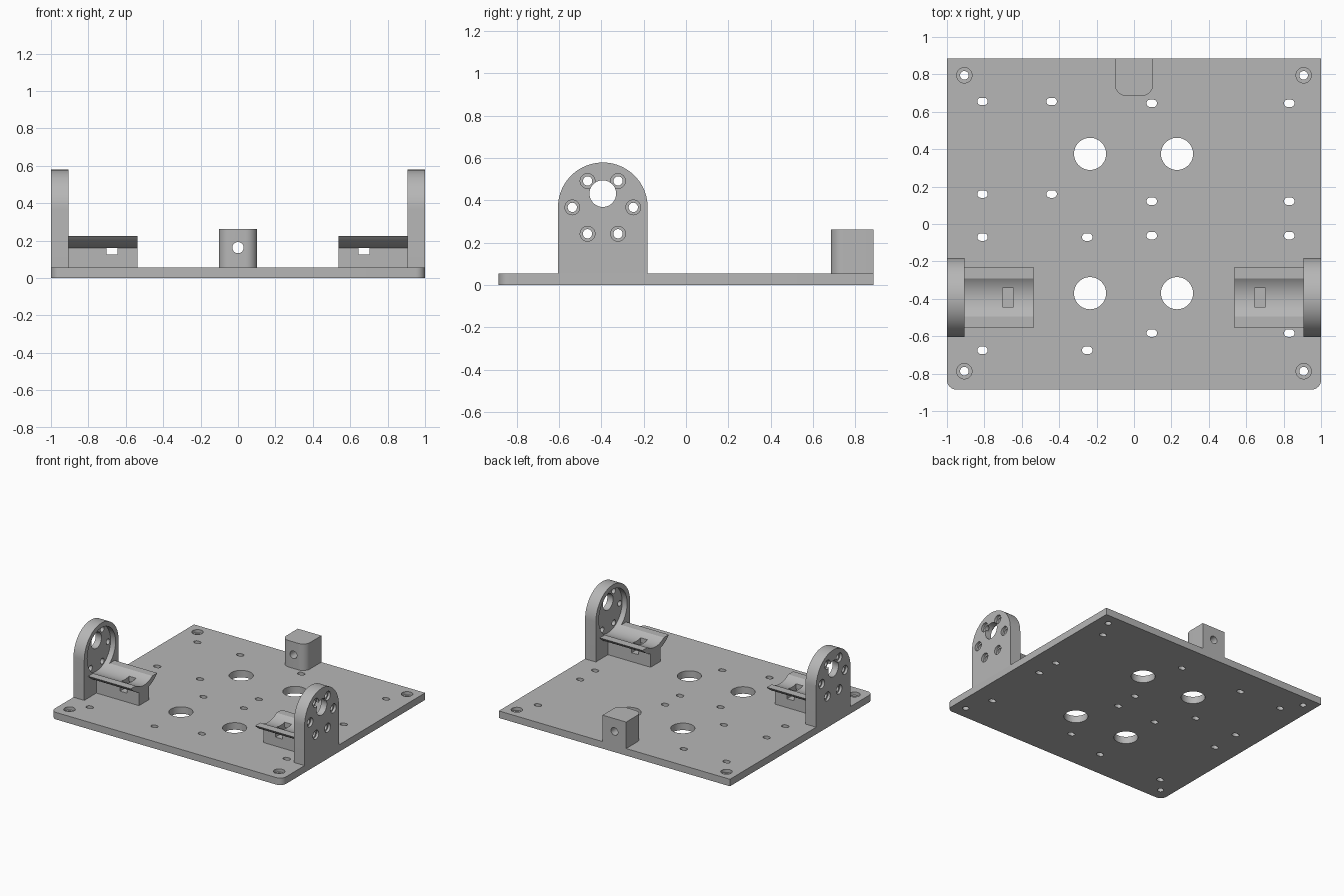
import bpy, bmesh, math

if "Cube" in bpy.data.objects:
    bpy.data.objects.remove(bpy.data.objects["Cube"])

grey = bpy.data.materials.new("plain grey")
grey.diffuse_color = (0.47, 0.47, 0.47, 1)
grey.use_nodes = True
grey.node_tree.nodes["Principled BSDF"].inputs["Base Color"].default_value = grey.diffuse_color

T = 0.055                 # plate thickness
AY, AZ = -0.393, 0.367    # motor axis


def arc(cx, cy, r, a0, a1, n):
    """Points on an arc, angles in degrees."""
    return [(cx + r * math.cos(math.radians(a0 + (a1 - a0) * i / n)),
             cy + r * math.sin(math.radians(a0 + (a1 - a0) * i / n))) for i in range(n + 1)]


def circle(cx, cy, r, n=40):
    return arc(cx, cy, r, 0, 360, n)[:-1]


def rect(u0, u1, v0, v1):
    return [(u0, v0), (u1, v0), (u1, v1), (u0, v1)]


def slot(cx, cy, half, r):
    return arc(cx + half, cy, r, -90, 90, 10) + arc(cx - half, cy, r, 90, 270, 10)


def prism(name, pts, axis, a, b):
    """Extrude a 2D profile along an axis from a to b."""
    place = {"x": lambda u, v, w: (w, u, v),
             "y": lambda u, v, w: (u, w, v),
             "z": lambda u, v, w: (u, v, w)}[axis]
    bm = bmesh.new()
    lo = [bm.verts.new(place(u, v, a)) for u, v in pts]
    hi = [bm.verts.new(place(u, v, b)) for u, v in pts]
    bm.faces.new(lo)
    bm.faces.new(hi)
    for i in range(len(pts)):
        j = (i + 1) % len(pts)
        bm.faces.new((lo[i], lo[j], hi[j], hi[i]))
    bmesh.ops.recalc_face_normals(bm, faces=bm.faces)
    me = bpy.data.meshes.new(name)
    bm.to_mesh(me)
    bm.free()
    me.materials.append(grey)
    ob = bpy.data.objects.new(name, me)
    bpy.context.collection.objects.link(ob)
    return ob


def cut(target, pts, axis, a, b):
    """Cut a prism out of the target."""
    cutter = prism("cutter", pts, axis, a, b)
    cutter.hide_render = True
    mod = target.modifiers.new("cut", "BOOLEAN")
    mod.operation = "DIFFERENCE"
    mod.solver = "EXACT"
    mod.object = cutter
    bpy.context.view_layer.objects.active = target
    bpy.ops.object.modifier_apply(modifier=mod.name)
    bpy.data.objects.remove(cutter)


# Base plate with rounded front corners
r = 0.05
outline = (arc(-1 + r, -0.885 + r, r, 180, 270, 8) + arc(1 - r, -0.885 + r, r, 270, 360, 8)
           + [(1, 0.885), (-1, 0.885)])
plate = prism("base_plate", outline, "z", 0, T)

# Large cable holes
for x in (-0.235, 0.23):
    for y in (0.375, -0.37):
        cut(plate, circle(x, y, 0.086, 48), "z", -0.1, 0.2)

# Small mounting slots, in groups of four
for xs, ys in (((-0.81, -0.44), (0.655, 0.16)), ((0.095, 0.83), (0.645, 0.122)),
               ((0.095, 0.83), (-0.062, -0.583)), ((-0.81, -0.25), (-0.07, -0.675))):
    for x in xs:
        for y in ys:
            cut(plate, slot(x, y, 0.008, 0.02), "z", -0.1, 0.2)

# Counterbored corner holes
for x in (-0.907, 0.907):
    for y in (0.795, -0.787):
        cut(plate, circle(x, y, 0.023, 24), "z", -0.1, 0.2)
        cut(plate, circle(x, y, 0.041, 32), "z", 0.03, 0.2)

# Rear post with rounded front corners and a cross hole
r = 0.06
post = prism("rear_post", arc(-0.102 + r, 0.685 + r, r, 180, 270, 10)
             + arc(0.102 - r, 0.685 + r, r, 270, 360, 10)
             + [(0.102, 0.885), (-0.102, 0.885)], "z", T, 0.262)
cut(post, circle(0, 0.162, 0.03, 32), "y", 0.5, 1.1)

for side, s in (("left", -1), ("right", 1)):
    # Upright motor bracket with an arched top
    R = 0.212
    bracket = prism(side + "_motor_bracket", [(AY - R, T), (AY + R, T)]
                    + arc(AY, AZ, R, 0, 180, 40), "x", s * 0.907, s)
    # Round motor pocket on the inner face
    cut(bracket, circle(AY, AZ, 0.175, 64), "x", s * 0.8, s * 0.95)
    # Shaft hole and six counterbored screw holes
    cut(bracket, circle(AY, 0.432, 0.063), "x", s * 0.8, s * 1.1)
    for k in range(6):
        a = math.radians(60 * k)
        y, z = AY + 0.144 * math.cos(a), AZ + 0.144 * math.sin(a)
        cut(bracket, circle(y, z, 0.022, 24), "x", s * 0.8, s * 1.1)
        cut(bracket, circle(y, z, 0.035, 32), "x", s * 0.98, s * 1.1)

    # Curved motor cradle, a pipe segment open at the top
    ro, ri, drop = 0.216, 0.175, AZ - 0.225
    ao, ai = math.degrees(math.acos(drop / ro)), math.degrees(math.acos(drop / ri))
    cradle = prism(side + "_motor_cradle", arc(AY, AZ, ro, 270 - ao, 270 + ao, 32)
                   + arc(AY, AZ, ri, 270 + ai, 270 - ai, 28), "x", s * 0.538, s * 0.907)
    # Narrow block carrying the cradle
    block = prism(side + "_cradle_block", rect(AY - 0.062, AY + 0.062, T, 0.165),
                  "x", s * 0.538, s * 0.907)
    # Strap opening through the cradle floor and across the block
    x0, x1 = sorted((s * 0.643, s * 0.703))
    for part in (cradle, block):
        cut(part, rect(x0, x1, 0.125, 0.16), "y", AY - 0.3, AY + 0.3)
        cut(part, rect(x0, x1, AY - 0.05, AY + 0.05), "z", 0.125, 0.3)

# Smooth curves, sharp edges
bpy.ops.object.select_all(action="DESELECT")
for ob in bpy.context.collection.objects:
    ob.select_set(True)
    bpy.context.view_layer.objects.active = ob
bpy.ops.object.shade_smooth_by_angle(angle=math.radians(30))
